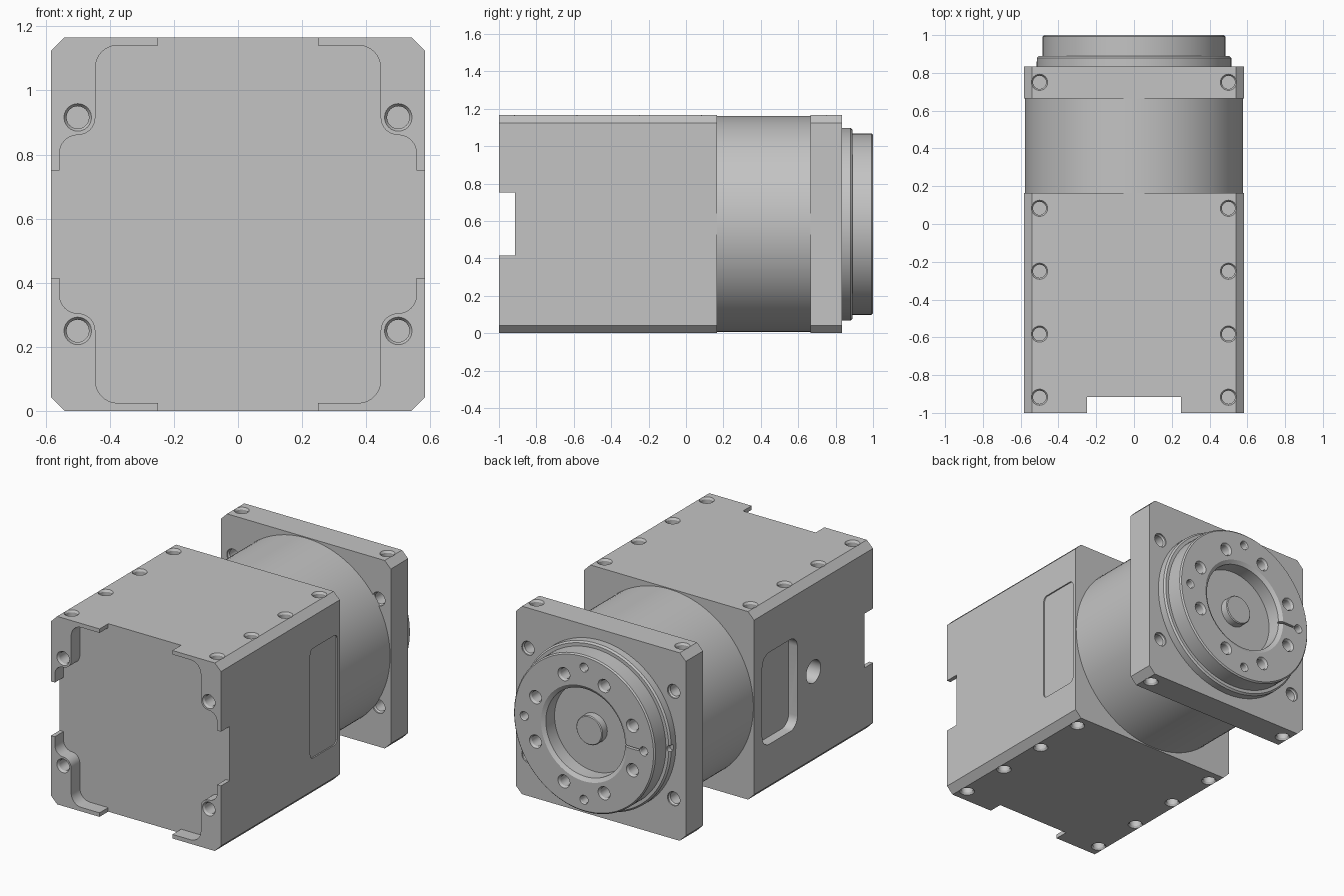
import bpy
import bmesh
import math
from mathutils import Vector

cube = bpy.data.objects.get("Cube")
if cube:
    bpy.data.objects.remove(cube)

HALF = 0.583          # half width of the square sections
MID = HALF            # height of the main axis
HOLE_X, HOLE_Z = 0.5, 0.333

metal = bpy.data.materials.new("machined grey")
metal.use_nodes = True
grey = (0.55, 0.55, 0.55, 1)
metal.diffuse_color = grey
metal.node_tree.nodes["Principled BSDF"].inputs["Base Color"].default_value = grey


def arc(cx, cy, r, start, end, steps=8):
    angles = [math.radians(start + (end - start) * i / steps) for i in range(steps + 1)]
    return [(cx + r * math.cos(a), cy + r * math.sin(a)) for a in angles]


def rounded_rect(cx, cy, w, h, r):
    pts = []
    for i, (sx, sy) in enumerate([(1, 1), (-1, 1), (-1, -1), (1, -1)]):
        pts += arc(cx + sx * (w / 2 - r), cy + sy * (h / 2 - r), r, 90 * i, 90 * i + 90)
    return pts


def prism(bm, outline, axis, start, end):
    """Extrude a closed outline along x (outline in y, z) or y (outline in x, z)."""
    def put(p, t):
        return (t, p[0], p[1]) if axis == "x" else (p[0], t, p[1])
    rings = [[bm.verts.new(put(p, t)) for p in outline] for t in (start, end)]
    n = len(outline)
    bm.faces.new(rings[0])
    bm.faces.new(rings[1])
    for i in range(n):
        j = (i + 1) % n
        bm.faces.new((rings[0][i], rings[0][j], rings[1][j], rings[1][i]))


def lathe(bm, profile, origin, direction, sides=32):
    """Revolve (radius, distance) points around a direction, capping both ends."""
    turn = Vector(direction).to_track_quat("Z", "Y")
    rings = []
    for r, h in profile:
        circle = arc(0, 0, r, 0, 360, sides)[:-1]
        rings.append([bm.verts.new(Vector(origin) + turn @ Vector((x, y, h))) for x, y in circle])
    for a, b in zip(rings, rings[1:]):
        for i in range(sides):
            j = (i + 1) % sides
            bm.faces.new((a[i], a[j], b[j], b[i]))
    bm.faces.new(rings[0])
    bm.faces.new(rings[-1])


def drill(bm, origin, direction, r=0.035, depth=0.09, rim=0.008):
    """Blind hole cutter with a countersunk rim, going inward along direction."""
    lathe(bm, [(r + rim, -0.02), (r + rim, 0), (r, rim * 1.5), (r, depth)], origin, direction, 24)


def make(name, bm):
    bmesh.ops.recalc_face_normals(bm, faces=bm.faces)
    mesh = bpy.data.meshes.new(name)
    bm.to_mesh(mesh)
    bm.free()
    mesh.materials.append(metal)
    obj = bpy.data.objects.new(name, mesh)
    bpy.context.collection.objects.link(obj)
    return obj


def cut(obj, bm):
    """Subtract the cutter mesh and bake the result."""
    cutter = make("cutter", bm)
    cutter.hide_render = True
    mod = obj.modifiers.new("cut", "BOOLEAN")
    mod.operation, mod.solver, mod.object = "DIFFERENCE", "EXACT", cutter
    graph = bpy.context.evaluated_depsgraph_get()
    baked = bpy.data.meshes.new_from_object(obj.evaluated_get(graph))
    obj.modifiers.clear()
    obj.data = baked
    bpy.data.objects.remove(cutter)


def smooth(obj):
    bpy.ops.object.select_all(action="DESELECT")
    obj.select_set(True)
    bpy.context.view_layer.objects.active = obj
    bpy.ops.object.shade_smooth_by_angle(angle=math.radians(25))


# Square section with chamfered long edges
c = HALF - 0.042
quarter = [(HALF, c), (c, HALF)]
square = [(x, z) for x, z in quarter] + [(-x, z) for x, z in reversed(quarter)]
square += [(-x, -z) for x, z in square]
square = [(x, z + MID) for x, z in square]

# Main housing
bm = bmesh.new()
prism(bm, square, "y", -1, 0.165)
housing = make("main_housing", bm)

# Front recess that leaves four raised corner pads
corner = [(0.65, 0.168), (0.557, 0.168)] + arc(0.5, 0.221, 0.057, 0, 90)
corner += arc(HOLE_X, HOLE_Z, 0.055, 270, 180)
corner += arc(0.375, 0.488, 0.07, 0, 90) + [(0.25, 0.558), (0.25, 0.65)]
clean = [p for i, p in enumerate(corner) if i == 0 or math.dist(p, corner[i - 1]) > 0.003]
top = clean + [(-x, z) for x, z in reversed(clean)]
outline = top + [(-x, -z) for x, z in top]
bm = bmesh.new()
prism(bm, [(x, z + MID) for x, z in outline], "y", -1.1, -0.915)
cut(housing, bm)

# Housing screw holes, side pocket, side port and shallow side panel
bm = bmesh.new()
for sx in (-1, 1):
    for sz in (-1, 1):
        drill(bm, (sx * HOLE_X, -1, MID + sz * HOLE_Z), (0, 1, 0))
        for y in (-0.917, -0.583, -0.25, 0.083):
            drill(bm, (sx * HOLE_X, y, MID + sz * HALF), (0, 0, -sz))
prism(bm, rounded_rect(-0.087, MID, 0.345, 0.57, 0.07), "x", -0.7, -HALF + 0.06)
prism(bm, rounded_rect(0.008, MID, 0.265, 0.68, 0.03), "x", HALF - 0.008, 0.7)
drill(bm, (-HALF, -0.417, MID), (1, 0, 0), r=0.07, depth=0.1, rim=0.001)
cut(housing, bm)

# Round neck
bm = bmesh.new()
lathe(bm, [(0.578, 0.155), (0.578, 0.675)], (0, 0, MID), (0, 1, 0), 96)
neck = make("round_neck", bm)

# Mounting flange with through holes and edge screw holes
bm = bmesh.new()
prism(bm, square, "y", 0.665, 0.835)
flange = make("mounting_flange", bm)
bm = bmesh.new()
for sx in (-1, 1):
    for sz in (-1, 1):
        lathe(bm, [(0.043, 0.6), (0.043, 0.673), (0.036, 0.683), (0.036, 0.817),
                   (0.043, 0.827), (0.043, 0.9)],
              (sx * HOLE_X, 0, MID + sz * HOLE_Z), (0, 1, 0), 24)
        drill(bm, (sx * HOLE_X, 0.75, MID + sz * HALF), (0, 0, -sz))
cut(flange, bm)

# Stepped output disc with a bored centre
bm = bmesh.new()
lathe(bm, [(0.4, 0.825), (0.515, 0.825), (0.515, 0.88), (0.505, 0.89), (0.485, 0.89),
           (0.485, 0.992), (0.477, 1.0), (0.295, 1.0), (0.272, 0.985), (0.272, 0.9)],
      (0, 0, MID), (0, 1, 0), 96)
disc = make("output_disc", bm)

# Bolt circle, dowel holes, index slot and rim notch
bm = bmesh.new()
for i in range(8):
    a = math.radians(22.5 + 45 * i)
    drill(bm, (0.36 * math.cos(a), 1, MID + 0.36 * math.sin(a)), (0, -1, 0), r=0.033)
for i in range(4):
    a = math.radians(90 * i)
    drill(bm, (0.41 * math.cos(a), 1, MID + 0.41 * math.sin(a)), (0, -1, 0), r=0.024, rim=0.004)
prism(bm, rounded_rect(-0.32, MID, 0.115, 0.012, 0.004), "y", 0.975, 1.1)
lathe(bm, [(0.02, 0.86), (0.02, 0.95)], (-0.512, 0, MID), (0, 1, 0), 16)
cut(disc, bm)

# Centre boss
bm = bmesh.new()
lathe(bm, [(0.09, 0.895), (0.09, 0.945), (0.085, 0.95)], (0, 0, MID), (0, 1, 0), 48)
boss = make("centre_boss", bm)

for part in (housing, neck, flange, disc, boss):
    smooth(part)
